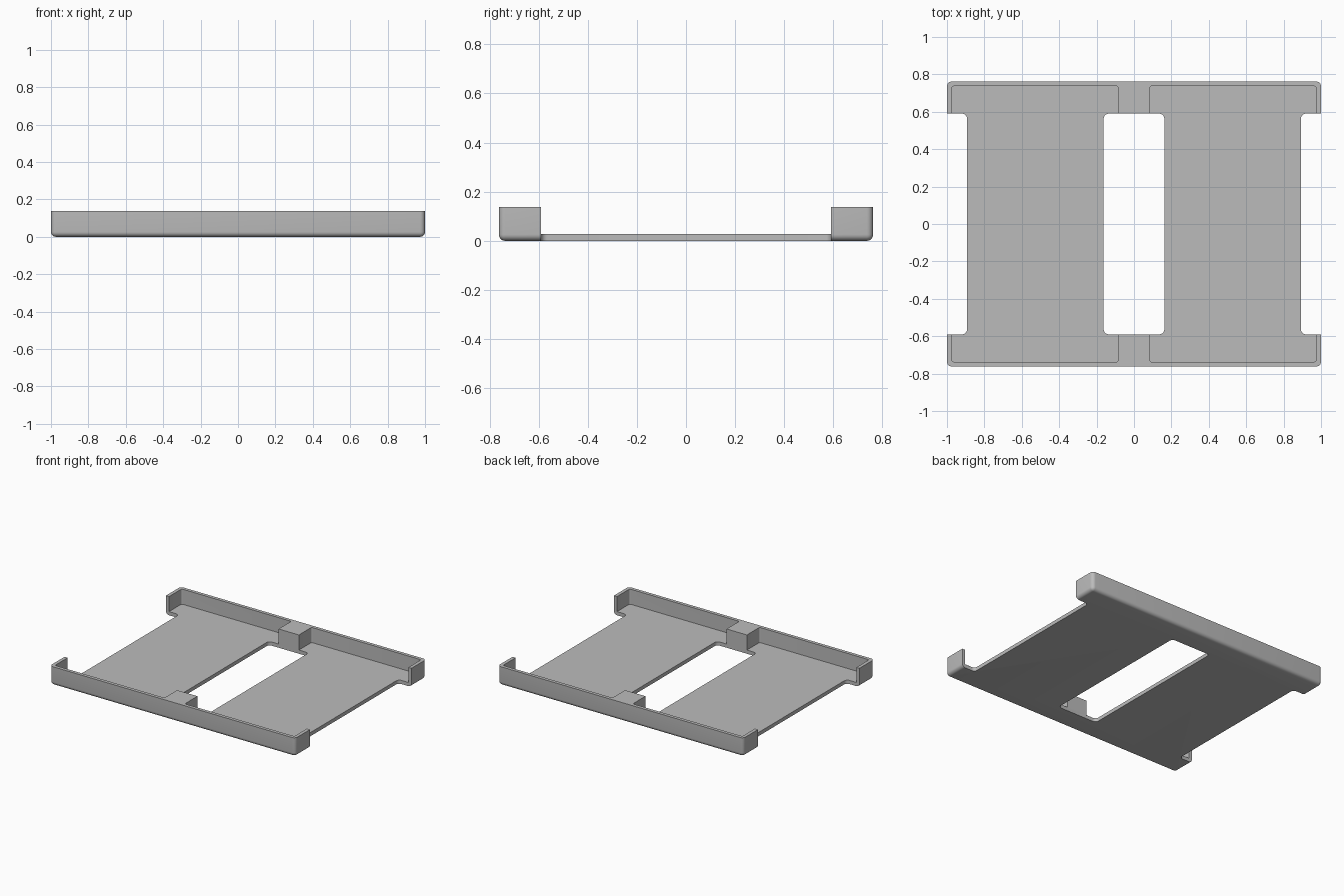
import bpy
import bmesh

old = bpy.data.objects.get("Cube")
if old:
    bpy.data.objects.remove(old, do_unlink=True)

# Main dimensions
HALF_X, HALF_Y, HEIGHT = 1.0, 0.762, 0.138
FLOOR, WALL, ROUND = 0.027, 0.025, 0.026
SLOT_X, OPEN_Y = 0.162, 0.59
RIB_X, WAIST_X = 0.083, 0.893

grey = bpy.data.materials.new("plain grey")
grey.use_nodes = True
colour = (0.5, 0.5, 0.5, 1.0)
grey.diffuse_color = colour
grey.node_tree.nodes["Principled BSDF"].inputs["Base Color"].default_value = colour


def rounded_box(name, x, y, z, radius, round_bottom=False):
    """Box between (min, max) pairs with rounded upright edges."""
    bm = bmesh.new()
    bmesh.ops.create_cube(bm, size=1)
    for v in bm.verts:
        v.co = [pair[1] if c > 0 else pair[0] for c, pair in zip(v.co, (x, y, z))]
    edges = []
    for e in bm.edges:
        a, b = (v.co.z for v in e.verts)
        upright = abs(a - b) > 0.001
        bottom = max(a, b) < z[0] + 0.001
        if upright or (round_bottom and bottom):
            edges.append(e)
    bmesh.ops.bevel(bm, geom=edges, offset=radius, segments=6,
                    profile=0.5, affect='EDGES')
    bmesh.ops.recalc_face_normals(bm, faces=bm.faces)
    mesh = bpy.data.meshes.new(name)
    bm.to_mesh(mesh)
    bm.free()
    obj = bpy.data.objects.new(name, mesh)
    bpy.context.collection.objects.link(obj)
    mesh.materials.append(grey)
    return obj


# Solid tray with rounded corners and lower rim
tray = rounded_box("tray", (-HALF_X, HALF_X), (-HALF_Y, HALF_Y),
                   (0, HEIGHT), ROUND, round_bottom=True)

# Central slot through the floor
cutters = [rounded_box("slot_cutter", (-SLOT_X, SLOT_X), (-OPEN_Y, OPEN_Y),
                       (-0.1, 0.3), ROUND)]
inner_y = HALF_Y - WALL
for side, s in (("left", 1), ("right", -1)):
    # Recess between the outer walls and the central ribs
    px = sorted((s * RIB_X, s * (HALF_X - WALL)))
    cutters.append(rounded_box(side + "_recess_cutter", px, (-inner_y, inner_y),
                               (FLOOR, 0.3), 0.012))
    # Open waist along the side
    wx = sorted((s * WAIST_X, s * 1.2))
    cutters.append(rounded_box(side + "_waist_cutter", wx, (-OPEN_Y, OPEN_Y),
                               (-0.1, 0.3), ROUND))

for cutter in cutters:
    cutter.hide_render = True
    mod = tray.modifiers.new(cutter.name, 'BOOLEAN')
    mod.operation = 'DIFFERENCE'
    mod.solver = 'EXACT'
    mod.object = cutter

# Bake the cuts and discard the cutters
bpy.context.view_layer.update()
evaluated = tray.evaluated_get(bpy.context.evaluated_depsgraph_get())
final = bpy.data.meshes.new_from_object(evaluated)
tray.modifiers.clear()
tray.data = final
final.materials.clear()
final.materials.append(grey)
for poly in final.polygons:
    poly.material_index = 0
for cutter in cutters:
    bpy.data.objects.remove(cutter, do_unlink=True)

bpy.ops.object.select_all(action='DESELECT')
tray.select_set(True)
bpy.context.view_layer.objects.active = tray
bpy.ops.object.shade_smooth_by_angle(angle=0.6)
